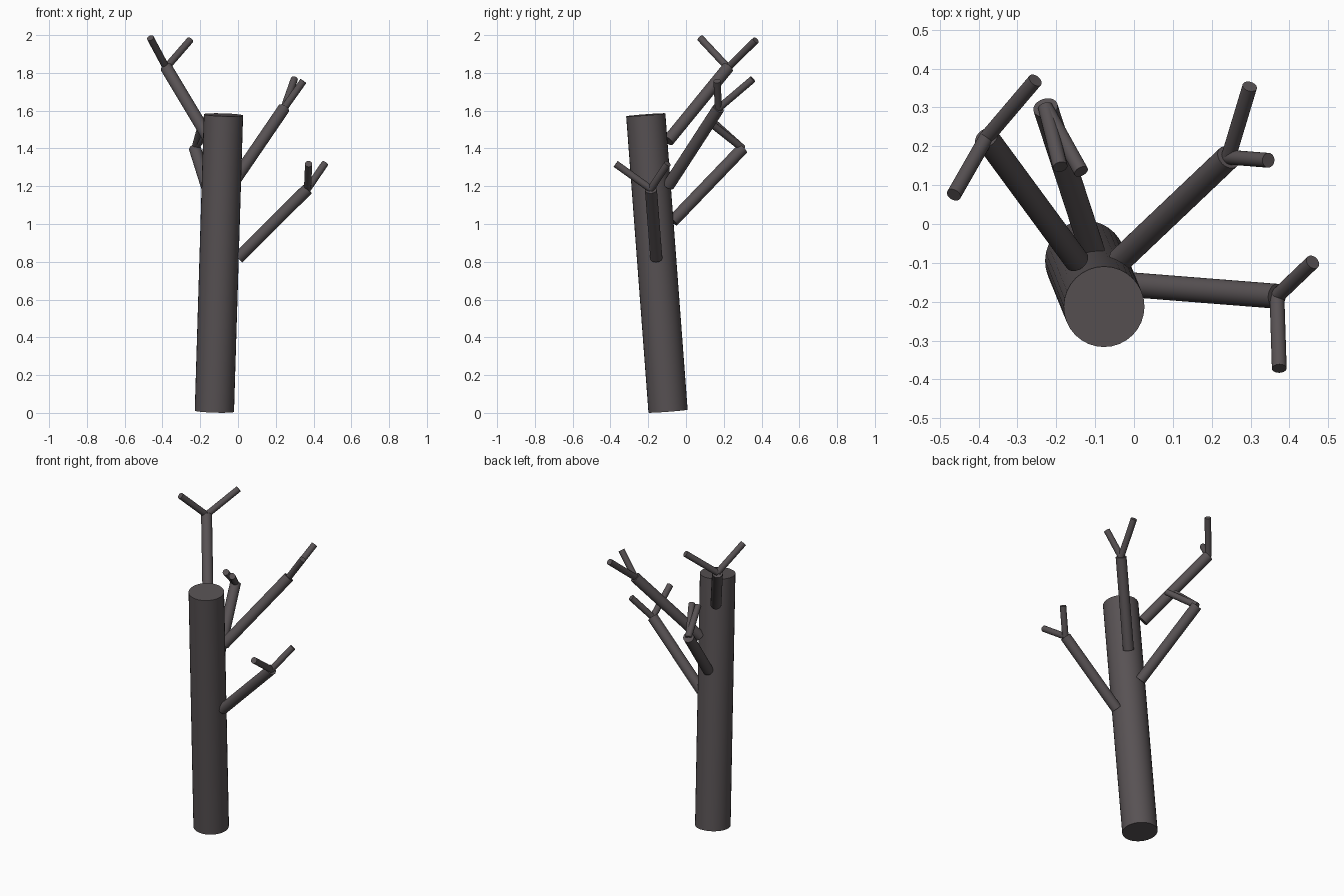
import bpy, bmesh
from mathutils import Vector

if "Cube" in bpy.data.objects:
    bpy.data.objects.remove(bpy.data.objects["Cube"])

bark = bpy.data.materials.new("dark_bark")
bark.diffuse_color = (0.097, 0.084, 0.088, 1)
bark.use_nodes = True
bark.node_tree.nodes["Principled BSDF"].inputs["Base Color"].default_value = bark.diffuse_color


def limb(name, start, end, radius, sides=32):
    """Straight capped cylinder between two points, smooth sides and crisp rims."""
    a, b = Vector(start), Vector(end)
    axis = b - a
    bm = bmesh.new()
    bmesh.ops.create_cone(bm, cap_ends=True, segments=sides,
                          radius1=radius, radius2=radius, depth=axis.length)
    for f in bm.faces:
        f.smooth = len(f.verts) == 4
    for e in bm.edges:
        e.smooth = all(f.smooth for f in e.link_faces)
    me = bpy.data.meshes.new(name)
    bm.to_mesh(me)
    bm.free()
    me.materials.append(bark)
    ob = bpy.data.objects.new(name, me)
    ob.rotation_mode = 'QUATERNION'
    ob.rotation_quaternion = axis.to_track_quat('Z', 'Y')
    ob.location = (a + b) / 2
    bpy.context.collection.objects.link(ob)


# Leaning trunk
limb("trunk", (-0.125, -0.095, 0.009), (-0.077, -0.213, 1.578), 0.104)

# Branches: base on the trunk, fork point, then two twig tips
branches = {
    "right": ((0.0, -0.157, 0.82), (0.368, -0.186, 1.185),
              [(0.374, -0.372, 1.318), (0.460, -0.098, 1.320)]),
    "back_right": ((-0.035, -0.092, 1.205), (0.243, 0.172, 1.612),
                   [(0.298, 0.354, 1.767), (0.346, 0.164, 1.757)]),
    "back_left": ((-0.147, -0.095, 1.44), (-0.380, 0.222, 1.828),
                  [(-0.254, 0.370, 1.973), (-0.464, 0.075, 1.985)]),
    "back": ((-0.107, -0.070, 1.015), (-0.228, 0.300, 1.400),
             [(-0.190, 0.147, 1.537), (-0.136, 0.135, 1.530)]),
}
for side, (base, fork, tips) in branches.items():
    limb(side + "_branch", base, fork, 0.032)
    for i, tip in enumerate(tips, 1):
        limb(f"{side}_twig_{i}", fork, tip, 0.019, 24)
